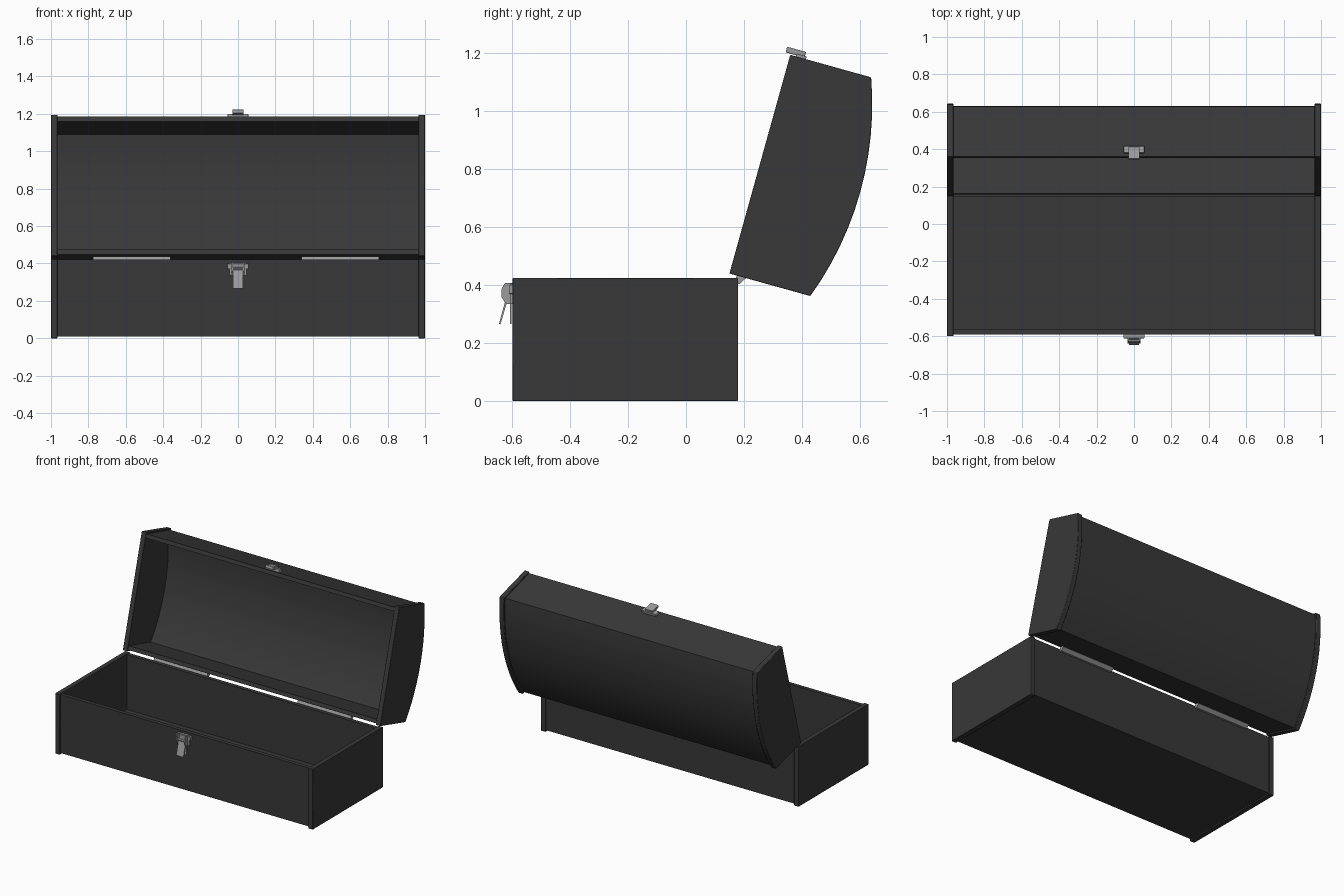
import bpy, bmesh
from math import sin, cos, atan2, asin, sqrt, radians

if "Cube" in bpy.data.objects:
    bpy.data.objects.remove(bpy.data.objects["Cube"])

dark = bpy.data.materials.new("dark_paint")
dark.diffuse_color = (0.04, 0.04, 0.04, 1)
dark.use_nodes = True
dark.node_tree.nodes["Principled BSDF"].inputs["Base Color"].default_value = dark.diffuse_color
steel = bpy.data.materials.new("steel")
steel.diffuse_color = (0.33, 0.33, 0.33, 1)
steel.use_nodes = True
steel.node_tree.nodes["Principled BSDF"].inputs["Base Color"].default_value = steel.diffuse_color


def prism(name, profile, x0, x1, mat, bevel=0.0):
    """Extrude a (y, z) profile from x0 to x1."""
    bm = bmesh.new()
    face = bm.faces.new([bm.verts.new((x0, y, z)) for y, z in profile])
    ext = bmesh.ops.extrude_face_region(bm, geom=[face])
    moved = [v for v in ext["geom"] if isinstance(v, bmesh.types.BMVert)]
    bmesh.ops.translate(bm, verts=moved, vec=(x1 - x0, 0, 0))
    bmesh.ops.recalc_face_normals(bm, faces=bm.faces)
    mesh = bpy.data.meshes.new(name)
    bm.to_mesh(mesh)
    bm.free()
    ob = bpy.data.objects.new(name, mesh)
    bpy.context.collection.objects.link(ob)
    mesh.materials.append(mat)
    if bevel:
        mod = ob.modifiers.new("bevel", "BEVEL")
        mod.width = bevel
        mod.segments = 2
        mod.limit_method = "ANGLE"
        mod.angle_limit = radians(40)
    bpy.ops.object.select_all(action="DESELECT")
    bpy.context.view_layer.objects.active = ob
    ob.select_set(True)
    bpy.ops.object.shade_smooth_by_angle(angle=radians(30))
    return ob


def rect(a0, a1, b0, b1):
    return [(a0, b0), (a1, b0), (a1, b1), (a0, b1)]


# Lid coordinates: u runs from the hinge to the lid's front edge, v is depth
HINGE, TILT, LEN = (0.15, 0.44), atan2(0.21, 0.755), 0.784


def lid(points):
    s, c = sin(TILT), cos(TILT)
    return [(HINGE[0] + u * s + v * c, HINGE[1] + u * c - v * s) for u, v in points]


def dome(u0, u1, depth, crown, n=12):
    """Arc from u1 back to u0, rising from depth to crown."""
    half, sag = (u1 - u0) / 2, crown - depth
    r = (half * half + sag * sag) / (2 * sag)
    a = asin(half / r)
    return [((u0 + u1) / 2 + r * sin(a - 2 * a * i / n),
             crown - r + r * cos(a - 2 * a * i / n)) for i in range(n + 1)]


# Tray: folded front, floor and back
prism("tray_body", [(-0.59, 0.42), (-0.59, 0.01), (0.172, 0.01), (0.172, 0.42),
                    (0.145, 0.42), (0.145, 0.035), (-0.563, 0.035), (-0.563, 0.42)],
      -0.968, 0.968, dark)

# Lid: folded back, dome and front
outer = [(LEN - 0.01, 0.004)] + dome(0.01, LEN - 0.01, 0.28, 0.35) + [(0.01, 0.004)]
inner = [(LEN - 0.037, 0.004)] + dome(0.037, LEN - 0.037, 0.26, 0.325) + [(0.037, 0.004)]
prism("lid_shell", lid(outer + inner[::-1]), -0.968, 0.968, dark)

# End plates of tray and lid
lid_end = [(0, 0), (LEN, 0)] + dome(0, LEN, 0.29, 0.36)
for side, s in (("left", -1), ("right", 1)):
    prism("tray_end_" + side, rect(-0.6, 0.18, 0, 0.424), s * 0.965, s, dark, 0.003)
    prism("lid_end_" + side, lid(lid_end), s * 0.965, s, dark, 0.003)

# Hinges bridging tray and lid
for side, x in (("left", -0.775), ("right", 0.34)):
    prism("hinge_" + side, [(0.170, 0.421), (0.172, 0.404), (0.185, 0.404),
                            (0.207, 0.424), (0.200, 0.432), (0.178, 0.436)],
          x, x + 0.415, steel)

# Latch on the tray front
prism("latch_plate", rect(-0.606, -0.589, 0.335, 0.405), -0.045, 0.045, steel)
prism("latch_crossbar", rect(-0.611, -0.589, 0.37, 0.4), -0.057, 0.057, steel, 0.003)
prism("latch_tail", rect(-0.608, -0.602, 0.265, 0.36), -0.026, 0.026, steel)
prism("latch_lever", [(-0.608, 0.375), (-0.641, 0.264), (-0.646, 0.266), (-0.615, 0.38)],
      -0.028, 0.028, steel)
for side, s in (("left", -1), ("right", 1)):
    prism("latch_ear_" + side, [(-0.6, 0.335), (-0.622, 0.335), (-0.638, 0.36),
                                (-0.638, 0.385), (-0.625, 0.408), (-0.6, 0.408)],
          s * 0.028, s * 0.034, steel)
prism("latch_pin", [(-0.625 + 0.008 * cos(i * 0.5236), 0.372 + 0.008 * sin(i * 0.5236))
                    for i in range(12)], -0.036, 0.036, steel)

# Catch on the lid front
prism("catch_plate", lid(rect(0.772, 0.794, 0.02, 0.056)), -0.055, 0.055, steel, 0.003)
prism("catch_tongue", lid(rect(0.788, 0.808, -0.018, 0.05)), -0.03, 0.03, steel, 0.003)
